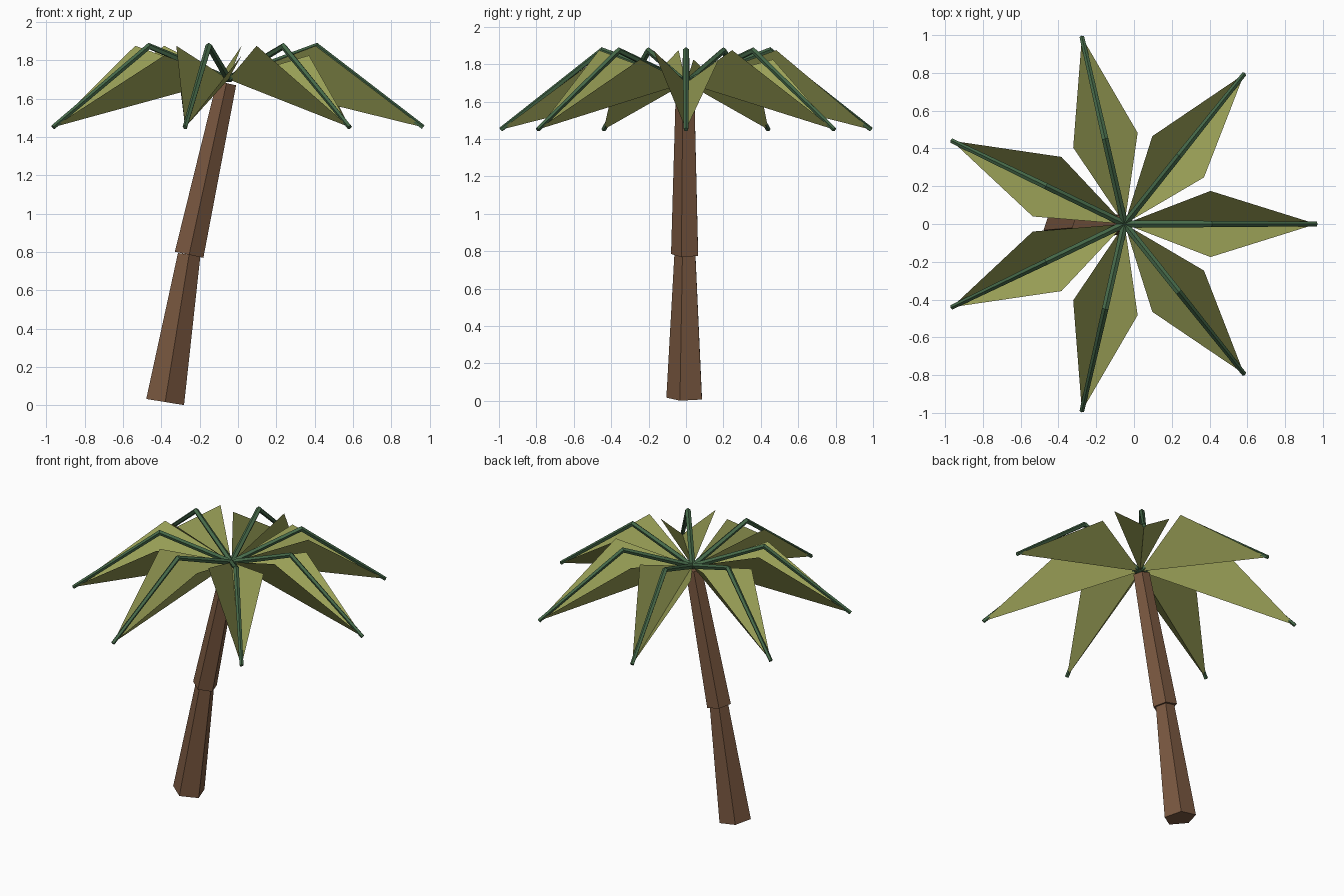
import bpy
import bmesh
from math import cos, sin, tau
from mathutils import Vector, Matrix

cube = bpy.data.objects.get("Cube")
if cube:
    bpy.data.objects.remove(cube)


def material(name, rgb):
    mat = bpy.data.materials.new(name)
    mat.use_nodes = True
    mat.diffuse_color = (*rgb, 1)
    mat.node_tree.nodes["Principled BSDF"].inputs["Base Color"].default_value = (*rgb, 1)
    return mat


bark = material("brown bark", (0.195, 0.098, 0.052))
leaf_green = material("olive leaf", (0.34, 0.37, 0.10))
stem_green = material("dark green stem", (0.06, 0.14, 0.066))


def add_object(name, bm, mat):
    mesh = bpy.data.meshes.new(name)
    bm.to_mesh(mesh)
    bm.free()
    mesh.materials.append(mat)
    obj = bpy.data.objects.new(name, mesh)
    bpy.context.collection.objects.link(obj)
    return obj


def loft(name, points, radii, toward, mat, sides=5):
    """Closed faceted tube whose first corner points toward the given direction."""
    bm = bmesh.new()
    pts = [Vector(p) for p in points]
    rings = []
    for i, (p, r) in enumerate(zip(pts, radii)):
        before = (p - pts[i - 1]).normalized() if i else Vector()
        after = (pts[i + 1] - p).normalized() if i + 1 < len(pts) else Vector()
        axis = (before + after).normalized()
        u = Vector(toward)
        u = (u - axis * u.dot(axis)).normalized()
        v = axis.cross(u)
        rings.append([bm.verts.new(p + r * (u * cos(tau * k / sides) + v * sin(tau * k / sides)))
                      for k in range(sides)])
    for a, b in zip(rings, rings[1:]):
        for k in range(sides):
            n = (k + 1) % sides
            bm.faces.new((a[k], a[n], b[n], b[k]))
    bm.faces.new(rings[0][::-1])
    bm.faces.new(rings[-1])
    bmesh.ops.recalc_face_normals(bm, faces=bm.faces)
    return add_object(name, bm, mat)


# Leaning trunk in two tapered pentagonal pieces
loft("lower_trunk", [(-0.38, 0, 0.017), (-0.255, 0, 0.785)], [0.105, 0.062], (0, -1, 0), bark)
loft("upper_trunk", [(-0.255, 0, 0.785), (-0.06, 0, 1.68)], [0.08, 0.054], (0, -1, 0), bark)

# Crown: folded leaves, each hung under an arched stem
FRONDS = 7
crown = Vector((-0.05, 0, 0))
for i in range(FRONDS):
    turn = Matrix.Translation(crown) @ Matrix.Rotation(tau * i / FRONDS, 4, "Z")

    bm = bmesh.new()
    base, tip, right, left = [bm.verts.new(turn @ Vector(p)) for p in (
        (0, 0, 1.70), (1.015, 0, 1.45), (0.455, -0.175, 1.875), (0.455, 0.175, 1.825))]
    bm.faces.new((base, right, tip))
    bm.faces.new((base, tip, left))
    add_object(f"leaf_{i + 1}", bm, leaf_green)

    path = [turn @ Vector(p) for p in ((0, 0, 1.70), (0.46, 0, 1.873), (1.015, 0, 1.45))]
    loft(f"leaf_stem_{i + 1}", path, [0.019, 0.018, 0.013], (0, 0, 1), stem_green)
